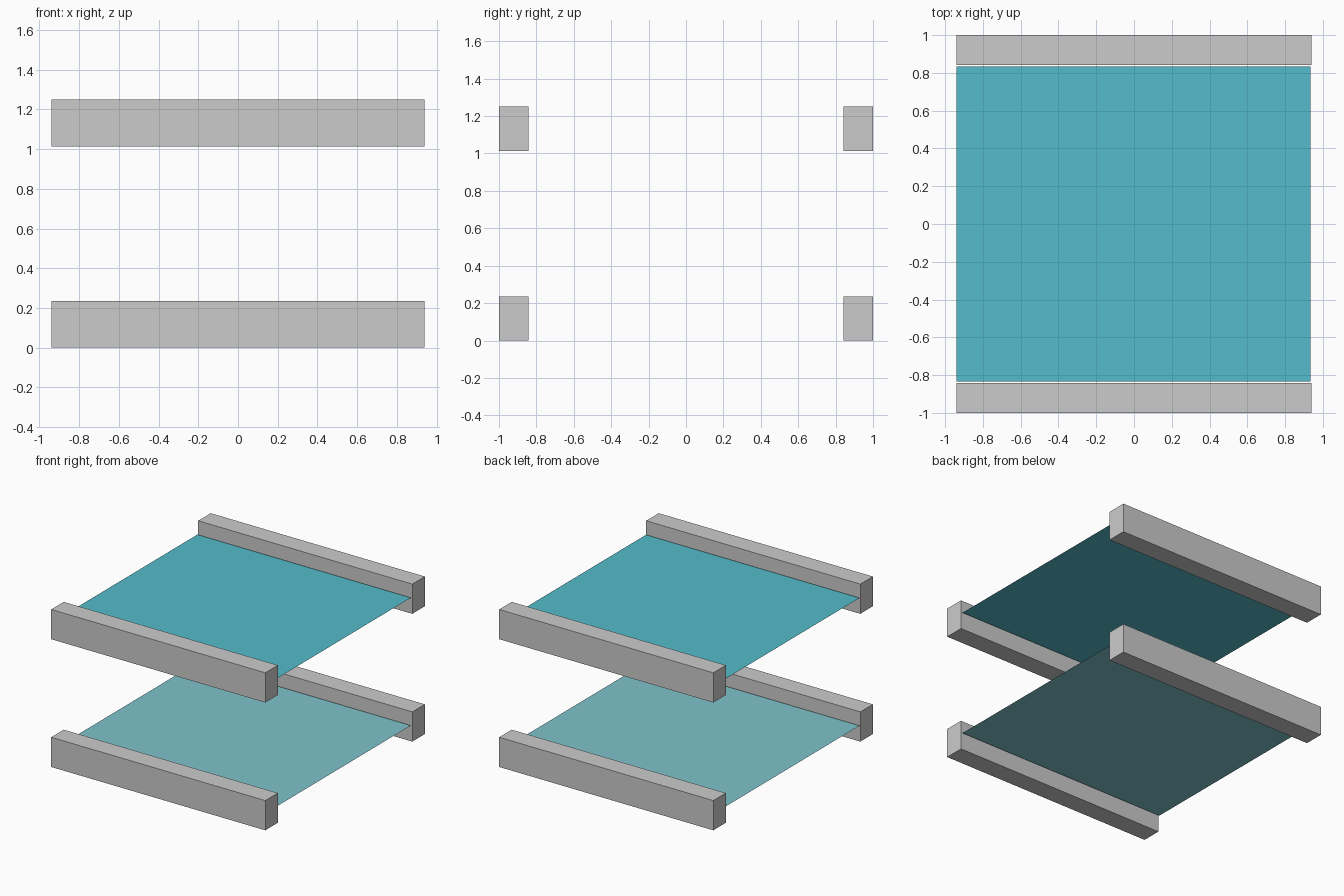
import bpy

if "Cube" in bpy.data.objects:
    bpy.data.objects.remove(bpy.data.objects["Cube"])

RAIL_X, RAIL_Y, RAIL_Z = 1.88, 0.157, 0.236   # rail size
TIER_STEP = 1.014                             # height between tiers


def coloured(name, rgb):
    mat = bpy.data.materials.new(name)
    mat.diffuse_color = (*rgb, 1)
    mat.use_nodes = True
    mat.node_tree.nodes["Principled BSDF"].inputs["Base Color"].default_value = mat.diffuse_color
    return mat


def rail(name, side, z0):
    bpy.ops.mesh.primitive_cube_add(
        size=1, location=(0, side * (1 - RAIL_Y / 2), z0 + RAIL_Z / 2))
    obj = bpy.context.object
    obj.name = name
    obj.scale = (RAIL_X, RAIL_Y, RAIL_Z)
    bpy.ops.object.transform_apply(location=False, rotation=False, scale=True)


def panel(name, z, mat):
    bpy.ops.mesh.primitive_plane_add(size=1, location=(-0.003, 0, z))
    obj = bpy.context.object
    obj.name = name
    obj.scale = (1.874, 1.666, 1)
    bpy.ops.object.transform_apply(location=False, rotation=False, scale=True)
    obj.data.materials.append(mat)


# Two tiers: a thin sheet held between a front and a back rail
tiers = [("lower", 0.0, (0.21, 0.54, 0.60)),
         ("upper", TIER_STEP, (0.09, 0.50, 0.60))]
for tier, z0, rgb in tiers:
    rail(f"{tier}_front_rail", -1, z0)
    rail(f"{tier}_back_rail", 1, z0)
    panel(f"{tier}_panel", z0 + 0.13, coloured(f"{tier}_panel_teal", rgb))
